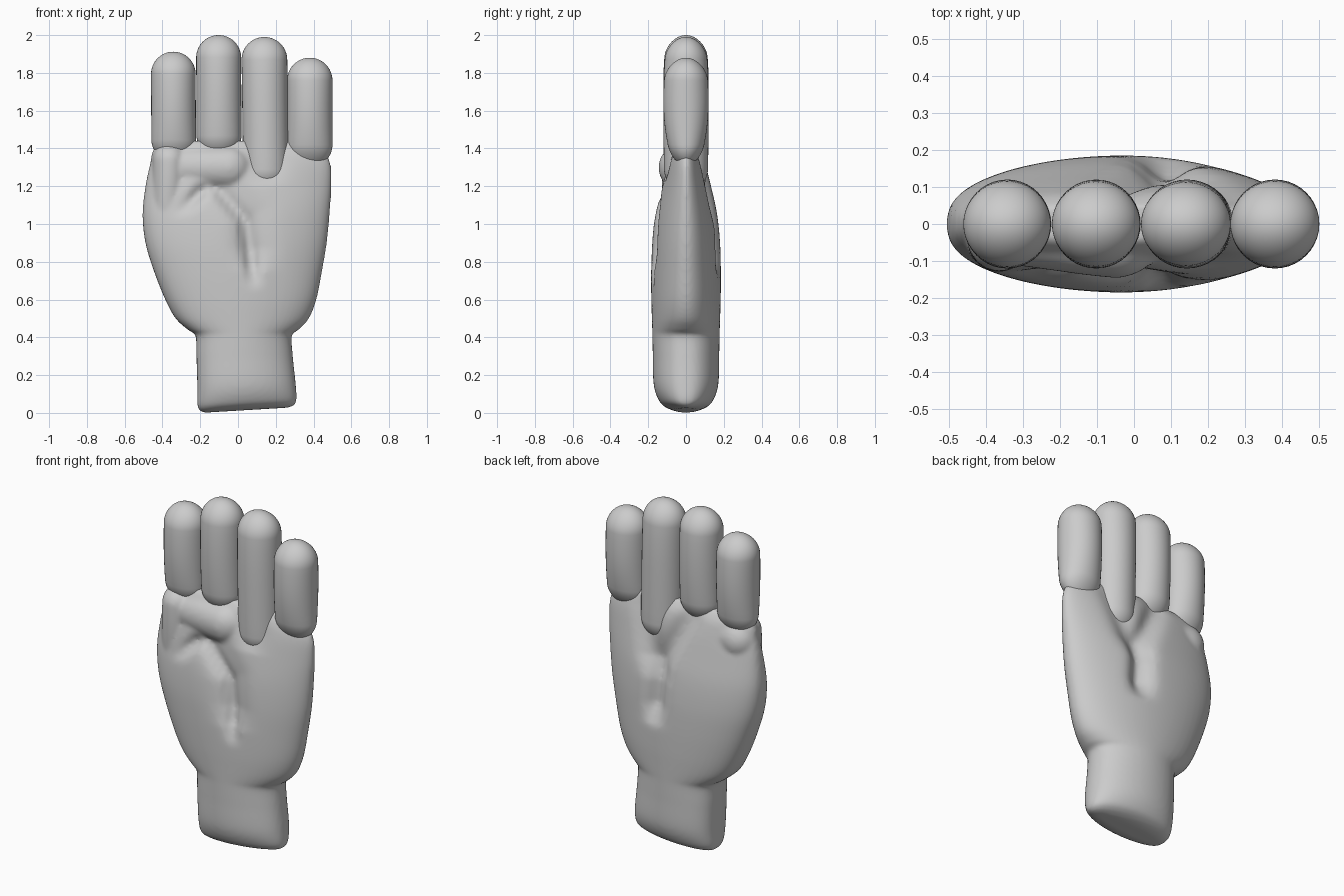
import bpy
import bmesh
import math
from mathutils import Vector
from mathutils.geometry import intersect_point_line

cube = bpy.data.objects.get("Cube")
if cube:
    bpy.data.objects.remove(cube)

grey = bpy.data.materials.new("clay grey")
grey.use_nodes = True
grey.diffuse_color = (0.6, 0.6, 0.6, 1)
grey.node_tree.nodes["Principled BSDF"].inputs["Base Color"].default_value = grey.diffuse_color


def finish(name, bm):
    bmesh.ops.recalc_face_normals(bm, faces=bm.faces)
    mesh = bpy.data.meshes.new(name)
    bm.to_mesh(mesh)
    bm.free()
    mesh.materials.append(grey)
    mesh.polygons.foreach_set("use_smooth", [True] * len(mesh.polygons))
    obj = bpy.data.objects.new(name, mesh)
    bpy.context.collection.objects.link(obj)
    return obj


def spline(rows, steps):
    """Catmull-Rom rows between the given ones."""
    last = len(rows) - 1
    for i in range(last):
        a, b, c, d = (rows[min(max(i + k, 0), last)] for k in (-1, 0, 1, 2))
        for s in range(steps):
            t = s / steps
            yield [q + 0.5 * t * (r - p + t * (2*p - 5*q + 4*r - s2 + t * (3*(q - r) + s2 - p)))
                   for p, q, r, s2 in zip(a, b, c, d)]
    yield rows[-1]


def line_distance(point, path):
    best = 9
    for a, b in zip(path, path[1:]):
        a, b = Vector(a), Vector(b)
        t = intersect_point_line(point, a, b)[1]
        foot = a.lerp(b, min(max(t, 0), 1))
        best = min(best, (point - foot).length)
    return best


# Folds pressed into the palm: path in x and z, width, strength, side
FOLDS = [
    ([(-.12, 1.2), (.04, 1.02), (.09, .66)], .035, .25, -1),
    ([(-.05, 1.2), (.06, 1.05), (.09, .75)], .09, .2, -1),
    ([(.14, 1.45), (.15, 1.2)], .09, .3, -1),
    ([(-.19, 1.18), (-.31, 1.04)], .035, .3, -1),
    ([(-.08, 1.38), (.07, 1.1), (.1, .72)], .06, .35, 1),
    ([(.22, 1.36), (.09, .98)], .08, .3, 1),
]

# Wrist and palm outline: height, right edge, left edge, half depth, roundness
OUTLINE = [
    (.0, -.18, .27, .05, .85),
    (.015, -.205, .30, .10, .85),
    (.05, -.215, .31, .14, .85),
    (.14, -.215, .305, .17, .85),
    (.30, -.22, .29, .175, .87),
    (.41, -.225, .285, .177, .9),
    (.44, -.265, .32, .178, .95),
    (.50, -.33, .375, .18, 1),
    (.60, -.385, .415, .183, 1),
    (.75, -.445, .445, .184, 1),
    (.90, -.49, .47, .18, 1),
    (1.05, -.505, .485, .165, 1),
    (1.20, -.49, .495, .135, 1),
    (1.32, -.465, .49, .108, 1),
    (1.39, -.45, .45, .085, 1),
    (1.44, -.41, .38, .05, 1),
]


def make_palm():
    bm = bmesh.new()
    sides = 96
    rings = []
    for z, low, high, depth, power in spline(OUTLINE, 6):
        ring = []
        for i in range(sides):
            angle = math.tau * i / sides
            across = math.cos(angle)
            x = (low + high) / 2 + (high - low) / 2 * across
            side = math.copysign(1, math.sin(angle))
            # the thumb side is fuller than the other
            fullness = power * (1 + 0.2 * min(across, 0))
            y = depth * abs(math.sin(angle)) ** fullness * (1 - 0.08 * across)
            for path, width, strength, face in FOLDS:
                if face == side:
                    gap = line_distance(Vector((x, z)), path)
                    fade = min(1, max(0, (z - path[-1][1]) / 0.12))
                    y *= 1 - fade * strength * math.exp(-(gap / width) ** 2)
            # the base slopes up a little to one side
            lift = 0.06 * (x + 0.2) * max(0, 1 - z / 0.3)
            ring.append(bm.verts.new((x, side * y, z + lift)))
        rings.append(ring)
    for a, b in zip(rings, rings[1:]):
        for i in range(sides):
            j = (i + 1) % sides
            bm.faces.new((a[i], a[j], b[j], b[i]))
    bm.faces.new(rings[0])
    bm.faces.new(rings[-1])
    return finish("palm_and_thumb", bm)


def make_digit(name, start, end, width, depth, taper):
    """Rounded rod; taper thins the depth towards the start."""
    bm = bmesh.new()
    bmesh.ops.create_uvsphere(bm, u_segments=40, v_segments=32, radius=1)
    # stretch the middle of the sphere with extra rings
    axis = Vector(end) - Vector(start)
    half = axis.length / 2
    middle = [e for e in bm.edges if all(abs(v.co.z) < 1e-4 for v in e.verts)]
    bmesh.ops.split_edges(bm, edges=middle)
    for face in bm.faces:
        face.tag = face.calc_center_median().z > 0
    for v in bm.verts:
        sign = 1 if v.link_faces[0].tag else -1
        v.co = (v.co.x * width, v.co.y * depth, v.co.z * width + sign * (half - width))
    rims = [e for e in bm.edges if e.is_boundary]
    bridge = bmesh.ops.bridge_loops(bm, edges=rims)
    bmesh.ops.subdivide_edges(bm, edges=bridge["edges"], cuts=8, use_grid_fill=True)
    for v in bm.verts:
        t = (v.co.z + half) / (2 * half)
        v.co.y *= 1 - taper * max(0, 1 - t / 0.6) ** 2 - 0.15 * max(0, t / 0.4 - 1.5) ** 2
    turn = Vector((0, 0, 1)).rotation_difference(axis).to_matrix()
    bmesh.ops.rotate(bm, verts=bm.verts, matrix=turn)
    bmesh.ops.translate(bm, verts=bm.verts, vec=(Vector(start) + Vector(end)) / 2)
    return finish(name, bm)


# Palm with the thumb folded across its front, blended into one skin
palm = make_palm()
thumb_parts = [
    make_digit("thumb", (-.46, .015, 1.295), (.07, -.06, 1.295), .115, .105, 0),
    make_digit("thumb_base", (-.375, -.015, .9), (-.36, -.03, 1.43), .09, .105, .2),
]
bpy.ops.object.select_all(action='DESELECT')
for part in [palm] + thumb_parts:
    part.select_set(True)
bpy.context.view_layer.objects.active = palm
bpy.ops.object.join()
remesh = palm.modifiers.new("blend", 'REMESH')
remesh.mode = 'VOXEL'
remesh.voxel_size = 0.012
remesh.use_smooth_shade = True
soften = palm.modifiers.new("soften", 'SMOOTH')
soften.factor = 0.5
soften.iterations = 5

# Fingers: base and tip in x and z, half width, taper
FINGERS = {
    "first_finger": (-.34, 1.33, -.343, 1.912, .118, .4),
    "second_finger": (-.1, 1.35, -.103, 2.0, .119, .25),
    "third_finger": (.15, 1.17, .138, 1.99, .121, .05),
    "fourth_finger": (.38, 1.3, .38, 1.88, .12, .45),
}
for name, (x0, z0, x1, z1, width, taper) in FINGERS.items():
    make_digit(name, (x0, 0, z0), (x1, 0, z1), width, .12, taper)
